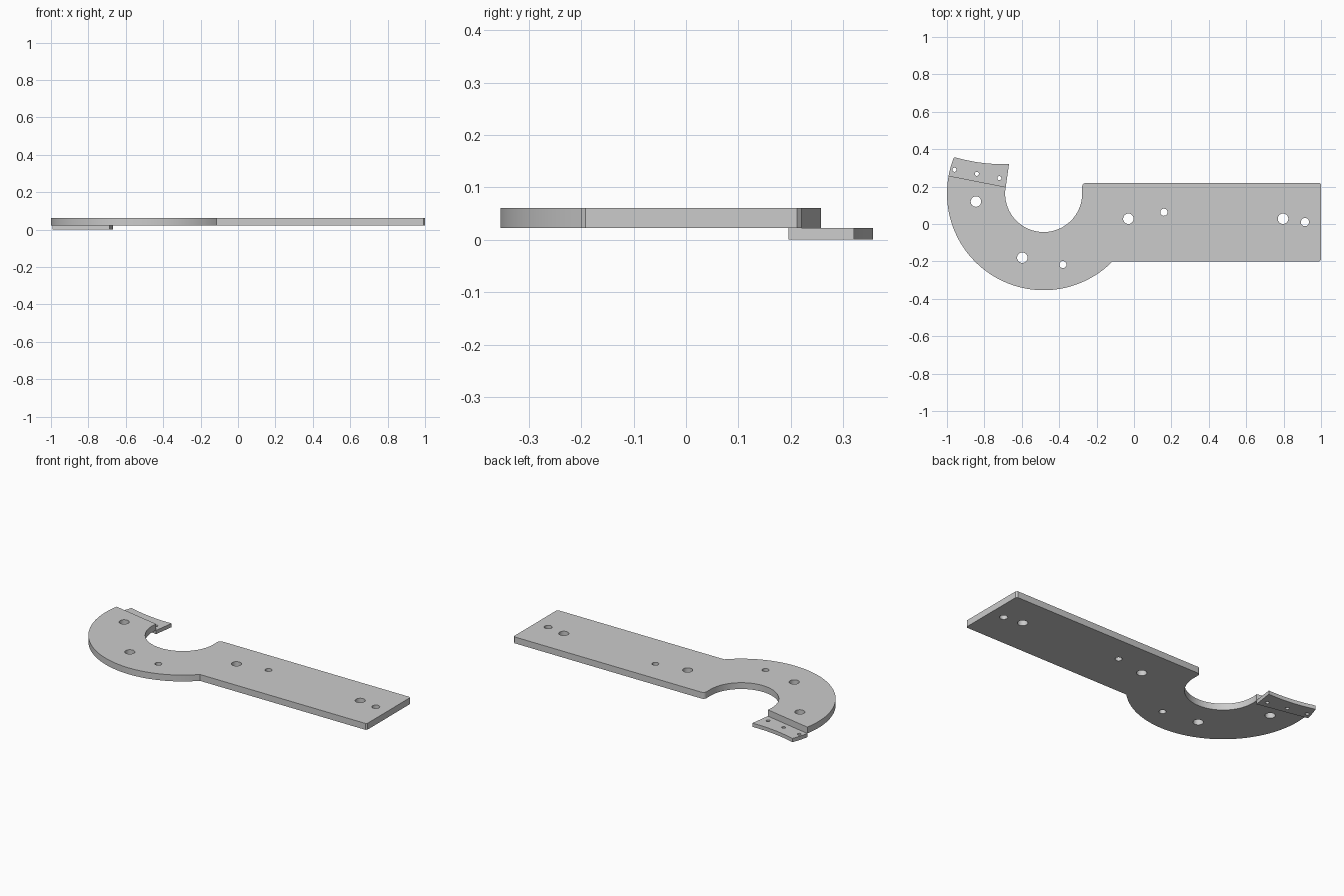
import bpy, bmesh
from math import cos, sin, pi, atan2, hypot, radians

if "Cube" in bpy.data.objects:
    bpy.data.objects.remove(bpy.data.objects["Cube"])


def arc(cx, cy, r, a0, a1, n):
    return [(cx + r * cos(a0 + (a1 - a0) * i / n),
             cy + r * sin(a0 + (a1 - a0) * i / n)) for i in range(n + 1)]


def plate(name, outline, holes, z0, z1):
    """Extruded flat plate with round through-holes."""
    cu = bpy.data.curves.new(name + "_profile", 'CURVE')
    cu.dimensions = '2D'
    cu.fill_mode = 'BOTH'
    cu.extrude = (z1 - z0) / 2
    loops = [outline] + [arc(x, y, r, 0, 2 * pi, 32)[:-1] for x, y, r in holes]
    for pts in loops:
        sp = cu.splines.new('POLY')
        sp.points.add(len(pts) - 1)
        for p, (x, y) in zip(sp.points, pts):
            p.co = (x, y, 0, 1)
        sp.use_cyclic_u = True
    tmp = bpy.data.objects.new(name + "_tmp", cu)
    bpy.context.collection.objects.link(tmp)
    bpy.context.view_layer.update()
    dg = bpy.context.evaluated_depsgraph_get()
    me = bpy.data.meshes.new_from_object(tmp.evaluated_get(dg))
    bpy.data.objects.remove(tmp)
    bm = bmesh.new()
    bm.from_mesh(me)
    bmesh.ops.remove_doubles(bm, verts=bm.verts, dist=1e-5)
    bmesh.ops.translate(bm, verts=bm.verts, vec=(0, 0, (z0 + z1) / 2))
    bmesh.ops.recalc_face_normals(bm, faces=bm.faces)
    bm.to_mesh(me)
    bm.free()
    ob = bpy.data.objects.new(name, me)
    bpy.context.collection.objects.link(ob)
    bpy.ops.object.select_all(action='DESELECT')
    ob.select_set(True)
    bpy.context.view_layer.objects.active = ob
    bpy.ops.object.shade_smooth_by_angle(angle=radians(25))
    return ob


# Shared hook circle: centre, inner and outer radius
CX, CY, RI, RO = -0.483, 0.163, 0.206, 0.517


def angle_at(y, r):
    """Angle on the left half of the hook circle at height y."""
    return pi - atan2(y - CY, (r * r - (y - CY) ** 2) ** 0.5)


a_out, a_in = angle_at(0.258, RO), angle_at(0.198, RI)
a_neck = 2 * pi - atan2(0.363, 0.368)

# Main plate: hook ring running into a straight bar
c = 0.008
outline = arc(CX, CY, RO, a_out, a_neck, 64)
outline += [(1 - c, -0.2), (1, -0.2 + c), (1, 0.22 - c), (1 - c, 0.22)]
outline += arc(-0.257, 0.2, 0.02, pi / 2, pi, 6)
outline += arc(CX, CY, RI, 2 * pi, a_in, 56)
plate("hook_plate", outline,
      [(-0.845, 0.12, 0.028), (-0.597, -0.18, 0.028), (-0.38, -0.217, 0.019),
       (-0.03, 0.028, 0.028), (0.16, 0.063, 0.019),
       (0.797, 0.028, 0.028), (0.914, 0.01, 0.022)], 0.0225, 0.061)

# Lower tab at the hook tip, with a concave end
R, ox, oy = 0.91, -0.70, 1.230
t0, t1 = atan2(0.357 - oy, -0.961 - ox), atan2(0.321 - oy, -0.668 - ox)
tab = arc(CX, CY, RO, angle_at(0.357, RO), a_out, 8)
tab += [(CX + RI * cos(a_in), CY + RI * sin(a_in) - 0.002)]
tab += arc(ox, oy, R, t1, t0, 16)[:-1]
plate("tip_tab", tab,
      [(-0.96, 0.29, 0.011), (-0.84, 0.268, 0.011), (-0.72, 0.245, 0.011)],
      0.0, 0.0225)
